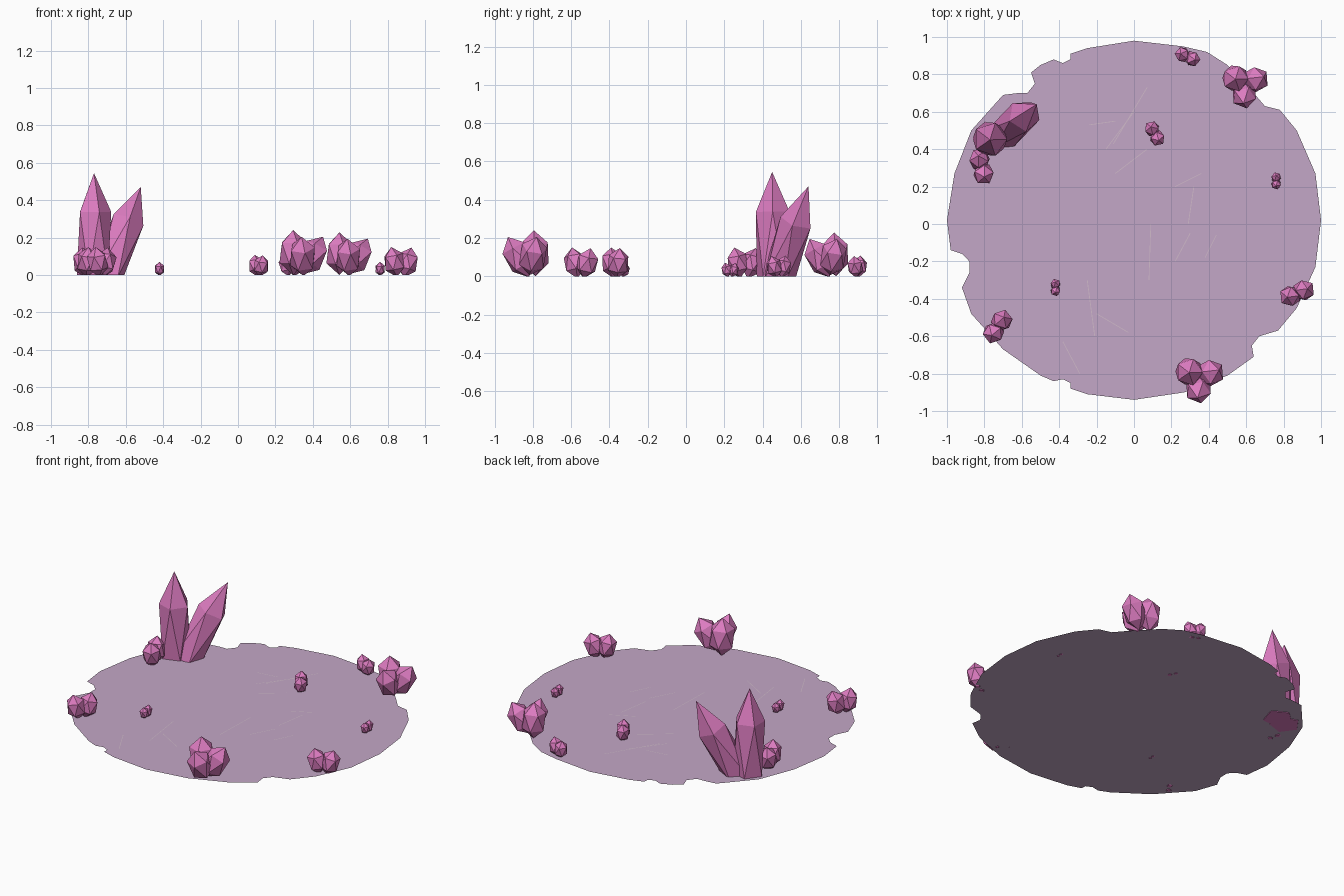
import bpy
import bmesh
import math
from mathutils import Matrix, Vector

default_cube = bpy.data.objects.get("Cube")
if default_cube:
    bpy.data.objects.remove(default_cube, do_unlink=True)


def make_material(name, rgb):
    mat = bpy.data.materials.new(name)
    mat.use_nodes = True
    colour = (*rgb, 1.0)
    mat.diffuse_color = colour
    mat.node_tree.nodes["Principled BSDF"].inputs["Base Color"].default_value = colour
    return mat


lavender = make_material("lavender ground", (0.55, 0.39, 0.57))
pink = make_material("pink crystal", (0.72, 0.2, 0.53))
pale = make_material("pale scratch", (0.64, 0.5, 0.6))


def finish(bm, name, material):
    """Turn a bmesh into a flat shaded object."""
    mesh = bpy.data.meshes.new(name)
    bm.to_mesh(mesh)
    bm.free()
    mesh.materials.append(material)
    obj = bpy.data.objects.new(name, mesh)
    bpy.context.collection.objects.link(obj)
    return obj


def add_gem(bm, centre, apex, radius):
    """Stretched icosahedron pointing at its apex, cut flat by the ground."""
    centre, apex = Vector(centre), Vector(apex)
    axis = apex - centre
    turn = axis.to_track_quat("Z", "Y").to_matrix().to_4x4()
    stretch = Matrix.Diagonal((radius, radius, axis.length, 1))
    gem = bmesh.new()
    bmesh.ops.create_icosphere(gem, subdivisions=1, radius=1.0,
                               matrix=Matrix.Translation(centre) @ turn @ stretch)
    cut = bmesh.ops.bisect_plane(gem, geom=gem.verts[:] + gem.edges[:] + gem.faces[:],
                                 plane_co=(0, 0, 0), plane_no=(0, 0, 1), clear_inner=True)
    rim = [e for e in cut["geom_cut"] if isinstance(e, bmesh.types.BMEdge)]
    if rim:
        bmesh.ops.contextual_create(gem, geom=rim)
    bmesh.ops.recalc_face_normals(gem, faces=gem.faces[:])
    part = bpy.data.meshes.new("gem_part")
    gem.to_mesh(part)
    gem.free()
    bm.from_mesh(part)
    bpy.data.meshes.remove(part)


def make_cluster(name, gems, x=0, y=0, angle=0, scale=1):
    """Build a group of gems, then turn, scale and place it."""
    bm = bmesh.new()
    for centre, apex, radius in gems:
        add_gem(bm, centre, apex, radius)
    place = Matrix.Translation((x, y, 0)) @ Matrix.Rotation(math.radians(angle), 4, "Z")
    bm.transform(place @ Matrix.Scale(scale, 4))
    finish(bm, name, pink)


# Ground sheet with broken notches along its rim
outline = [
    (1, .02), (.97, .27), (.87, .5), (.78, .61), (.7, .63), (.64, .7), (.5, .85),
    (.39, .92), (.26, .95), (0, .98), (-.25, .94), (-.34, .91), (-.34, .88),
    (-.38, .86), (-.43, .88), (-.5, .85), (-.55, .81), (-.53, .75), (-.57, .7),
    (-.62, .7), (-.7, .69), (-.87, .5), (-.96, .27), (-1, .02), (-.98, -.14),
    (-.92, -.16), (-.88, -.2), (-.88, -.26), (-.92, -.34), (-.87, -.48),
    (-.7, -.67), (-.5, -.81), (-.43, -.84), (-.38, -.83), (-.34, -.85),
    (-.34, -.88), (-.25, -.91), (0, -.94), (.27, -.9), (.5, -.81), (.64, -.71),
    (.63, -.65), (.67, -.6), (.77, -.57), (.87, -.45), (.97, -.23),
]
sheet_height = 0.003
bm = bmesh.new()
bm.faces.new([bm.verts.new((x, y, sheet_height)) for x, y in outline])
finish(bm, "ground_sheet", lavender)

# Fine scratches on the ground
scratches = [
    (-.15, .4, 0, .6), (-.11, .43, .07, .73), (-.24, .53, -.1, .55),
    (-.1, .27, .07, .4), (.22, .2, .36, .27), (.29, 0, .32, .2),
    (.22, -.2, .3, -.05), (.38, -.18, .44, -.06), (.08, -.3, .09, 0),
    (-.2, -.48, -.03, -.58), (-.25, -.3, -.21, -.6), (-.38, -.63, -.29, -.8),
]
bm = bmesh.new()
for x1, y1, x2, y2 in scratches:
    start, end = Vector((x1, y1, 0)), Vector((x2, y2, 0))
    side = (end - start).normalized().cross(Vector((0, 0, 1))) * 0.002
    lift = Vector((0, 0, sheet_height + 0.001))
    corners = (start - side, start + side, end + side, end - side)
    face = bm.faces.new([bm.verts.new(c + lift) for c in corners])
    face.normal_update()
    if face.normal.z < 0:
        face.normal_flip()
finish(bm, "ground_scratches", pale)

# Two tall crystals
make_cluster("tall_upright_crystal", [((-.77, .455, .17), (-.77, .45, .545), .103)])
make_cluster("tall_leaning_crystal", [((-.645, .53, .14), (-.52, .64, .47), .1)])

# Triple clusters
triple = [
    ((-.045, .03, .12), (-.045, .025, .24), .082),
    ((.06, .02, .105), (.115, .04, .205), .076),
    ((.005, -.055, .1), (0, -.11, .205), .076),
]
make_cluster("front_cluster", triple, .34, -.82)
make_cluster("back_cluster", triple, .585, .75, scale=.95)

# Paired clusters
pair = [
    ((-.038, 0, .07), (-.055, 0, .15), .06),
    ((.04, 0, .068), (.062, 0, .147), .06),
]
for name, x, y, angle, scale in (
    ("left_side_pair", .87, -.37, 23, 1),
    ("front_right_pair", -.73, -.55, 56, 1),
    ("back_right_pair", -.815, .305, 106, 1),
    ("back_edge_pair", .285, .895, -23, .72),
    ("middle_pair", .11, .485, -60, .72),
    ("tiny_left_pair", .76, .23, 90, .47),
    ("tiny_right_pair", -.42, -.34, 90, .47),
):
    make_cluster(name, pair, x, y, angle, scale)
